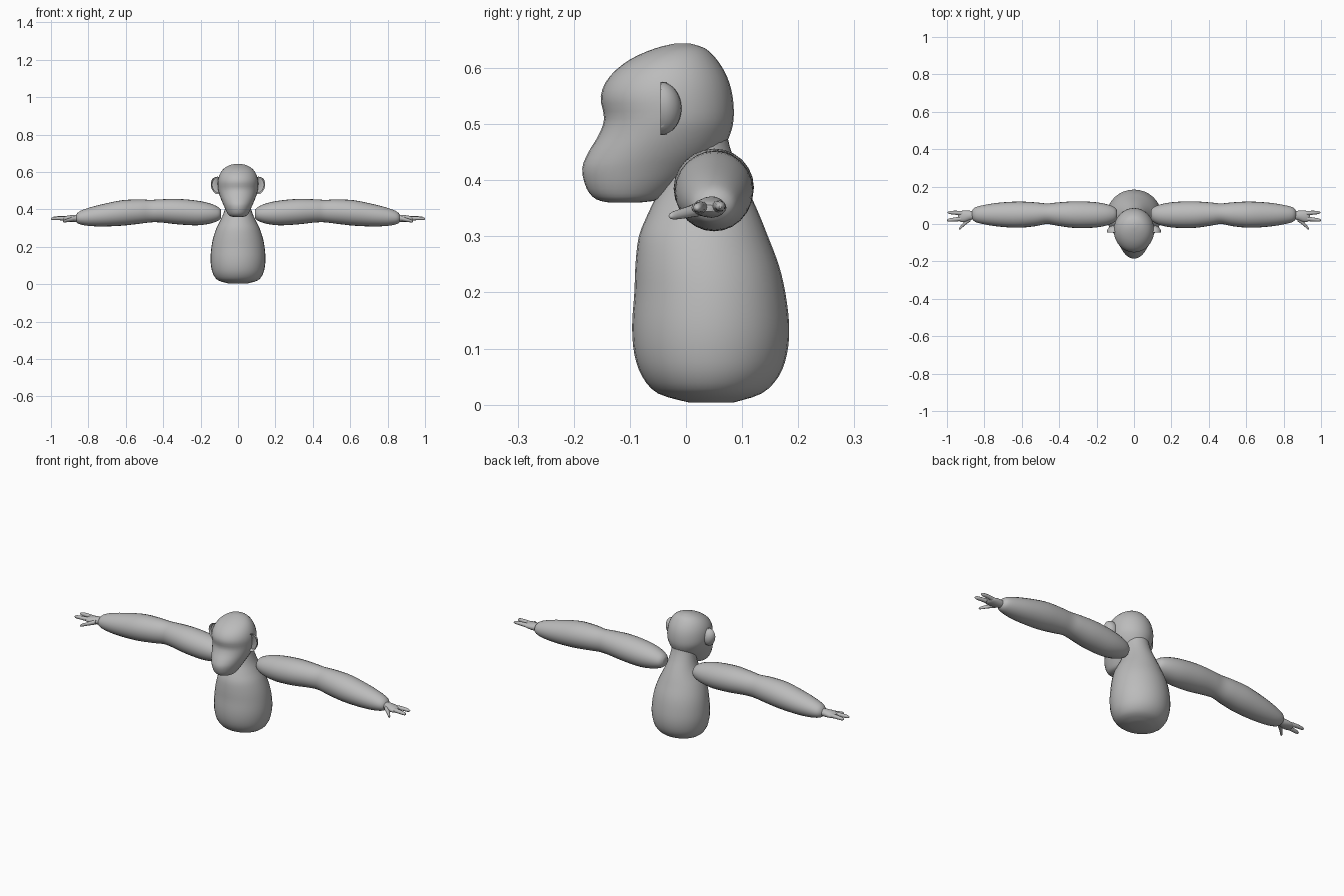
import bpy, bmesh, math
from mathutils import Vector

fur = bpy.data.materials.new("grey")
fur.diffuse_color = (0.5, 0.5, 0.5, 1)


def spline(rows, steps):
    """Catmull-Rom interpolation between section rows."""
    out = []
    for i in range(len(rows) - 1):
        p = [rows[max(0, min(len(rows) - 1, i + k))] for k in (-1, 0, 1, 2)]
        for s in range(steps):
            t = s / steps
            out.append([0.5 * (2 * b + (c - a) * t + (2 * a - 5 * b + 4 * c - d) * t * t
                               + (3 * b - a - 3 * c + d) * t ** 3) for a, b, c, d in zip(*p)])
    return out + [list(rows[-1])]


def finish(name, bm):
    bmesh.ops.recalc_face_normals(bm, faces=bm.faces)
    me = bpy.data.meshes.new(name)
    bm.to_mesh(me)
    bm.free()
    me.materials.append(fur)
    ob = bpy.data.objects.new(name, me)
    bpy.context.collection.objects.link(ob)
    for o in bpy.context.selected_objects:
        o.select_set(False)
    ob.select_set(True)
    bpy.context.view_layer.objects.active = ob
    bpy.ops.object.shade_smooth_by_angle(angle=math.radians(50))
    return ob


def loft(name, rings):
    """Skin a list of equal-length point rings and cap both ends."""
    bm = bmesh.new()
    vs = [[bm.verts.new(p) for p in r] for r in rings]
    n = len(vs[0])
    for a, b in zip(vs, vs[1:]):
        for i in range(n):
            bm.faces.new((a[i], a[(i + 1) % n], b[(i + 1) % n], b[i]))
    bm.faces.new(vs[0])
    bm.faces.new(vs[-1])
    return finish(name, bm)


def upright(name, rows, n=32):
    """Rows are z, front y, back y, half width."""
    rings = []
    for z, f, b, w in spline(rows, 3):
        angles = [2 * math.pi * i / n for i in range(n)]
        rings.append([(w * math.cos(a), (f + b) / 2 + (b - f) / 2 * math.sin(a), z) for a in angles])
    return loft(name, rings)


def limb(name, rows, side, n=24, steps=4):
    """Rows are x, y, z, radius in y, radius in z."""
    rings = []
    for x, y, z, ry, rz in spline(rows, steps):
        angles = [2 * math.pi * i / n for i in range(n)]
        rings.append([(side * x, y + ry * math.cos(a), z + rz * math.sin(a)) for a in angles])
    return loft(name, rings)


# Pear-shaped body running up into the neck
upright("body", [
    (0.004, 0.005, 0.085, 0.05), (0.02, -0.05, 0.135, 0.105), (0.05, -0.078, 0.165, 0.131),
    (0.09, -0.092, 0.18, 0.143), (0.14, -0.096, 0.184, 0.147), (0.2, -0.092, 0.177, 0.142),
    (0.25, -0.09, 0.165, 0.132), (0.3, -0.084, 0.146, 0.115), (0.34, -0.068, 0.13, 0.095),
    (0.38, -0.05, 0.112, 0.077), (0.42, -0.04, 0.093, 0.066), (0.46, -0.035, 0.078, 0.06),
    (0.5, -0.03, 0.07, 0.055)])

# Head with a jutting muzzle and a brow
upright("head", [
    (0.36, -0.135, -0.085, 0.025), (0.366, -0.16, -0.045, 0.046), (0.385, -0.177, -0.015, 0.06),
    (0.42, -0.185, 0.03, 0.076), (0.45, -0.174, 0.062, 0.089), (0.48, -0.156, 0.078, 0.1),
    (0.51, -0.146, 0.085, 0.107), (0.55, -0.152, 0.083, 0.108), (0.585, -0.136, 0.073, 0.099),
    (0.615, -0.1, 0.055, 0.079), (0.635, -0.055, 0.034, 0.049), (0.644, -0.018, 0.006, 0.012)])

ARM = [
    (0.09, 0.05, 0.375, 0.02, 0.02), (0.105, 0.05, 0.376, 0.04, 0.036),
    (0.15, 0.049, 0.378, 0.058, 0.054), (0.22, 0.049, 0.381, 0.069, 0.066),
    (0.32, 0.05, 0.388, 0.071, 0.068), (0.41, 0.053, 0.392, 0.062, 0.062),
    (0.465, 0.055, 0.391, 0.055, 0.06), (0.53, 0.052, 0.388, 0.064, 0.065),
    (0.62, 0.05, 0.381, 0.07, 0.068), (0.72, 0.05, 0.369, 0.064, 0.06),
    (0.8, 0.05, 0.36, 0.052, 0.048), (0.85, 0.05, 0.355, 0.038, 0.033),
    (0.868, 0.05, 0.352, 0.018, 0.015)]
PALM = [
    (0.85, 0.048, 0.353, 0.02, 0.018), (0.88, 0.045, 0.352, 0.026, 0.019),
    (0.91, 0.041, 0.351, 0.031, 0.016), (0.93, 0.04, 0.35, 0.027, 0.012),
    (0.94, 0.04, 0.35, 0.014, 0.006)]
DIGITS = {
    "thumb": [(0.875, 0.03, 0.35, 0.016, 0.013), (0.905, 0.004, 0.343, 0.012, 0.01),
              (0.93, -0.022, 0.337, 0.008, 0.007), (0.936, -0.026, 0.336, 0.002, 0.002)],
    "inner_finger": [(0.9, 0.03, 0.351, 0.013, 0.012), (0.95, 0.025, 0.352, 0.011, 0.01),
                     (0.99, 0.021, 0.351, 0.008, 0.008), (1.0, 0.02, 0.35, 0.002, 0.002)],
    "outer_finger": [(0.9, 0.055, 0.351, 0.013, 0.012), (0.95, 0.06, 0.354, 0.011, 0.01),
                     (0.985, 0.061, 0.353, 0.008, 0.008), (0.997, 0.061, 0.352, 0.002, 0.002)]}

for side, label in ((-1, "right"), (1, "left")):
    limb(label + "_arm", ARM, side)
    limb(label + "_palm", PALM, side, 16)
    for digit, rows in DIGITS.items():
        limb(f"{label}_{digit}", rows, side, 12, 3)

    # Ear: half an egg, cut flat and dished at the front
    bm = bmesh.new()
    bmesh.ops.create_uvsphere(bm, u_segments=24, v_segments=16, radius=1)
    geom = bm.verts[:] + bm.edges[:] + bm.faces[:]
    cut = bmesh.ops.bisect_plane(bm, geom=geom, plane_co=(0, 0, 0), plane_no=(0, -1, 0),
                                 clear_outer=True)
    rim = [e for e in bm.edges if e.is_boundary]
    front = bmesh.ops.contextual_create(bm, geom=rim)["faces"]
    bmesh.ops.inset_region(bm, faces=front, thickness=0.2, depth=0)
    for v in {v for f in front for v in f.verts}:
        v.co.y += 0.3
    for v in bm.verts:
        taper = 0.035 + 0.006 * v.co.z
        v.co = Vector((side * (0.11 + taper * v.co.x), -0.045 + 0.037 * v.co.y,
                       0.528 + 0.047 * v.co.z))
    finish(label + "_ear", bm)
